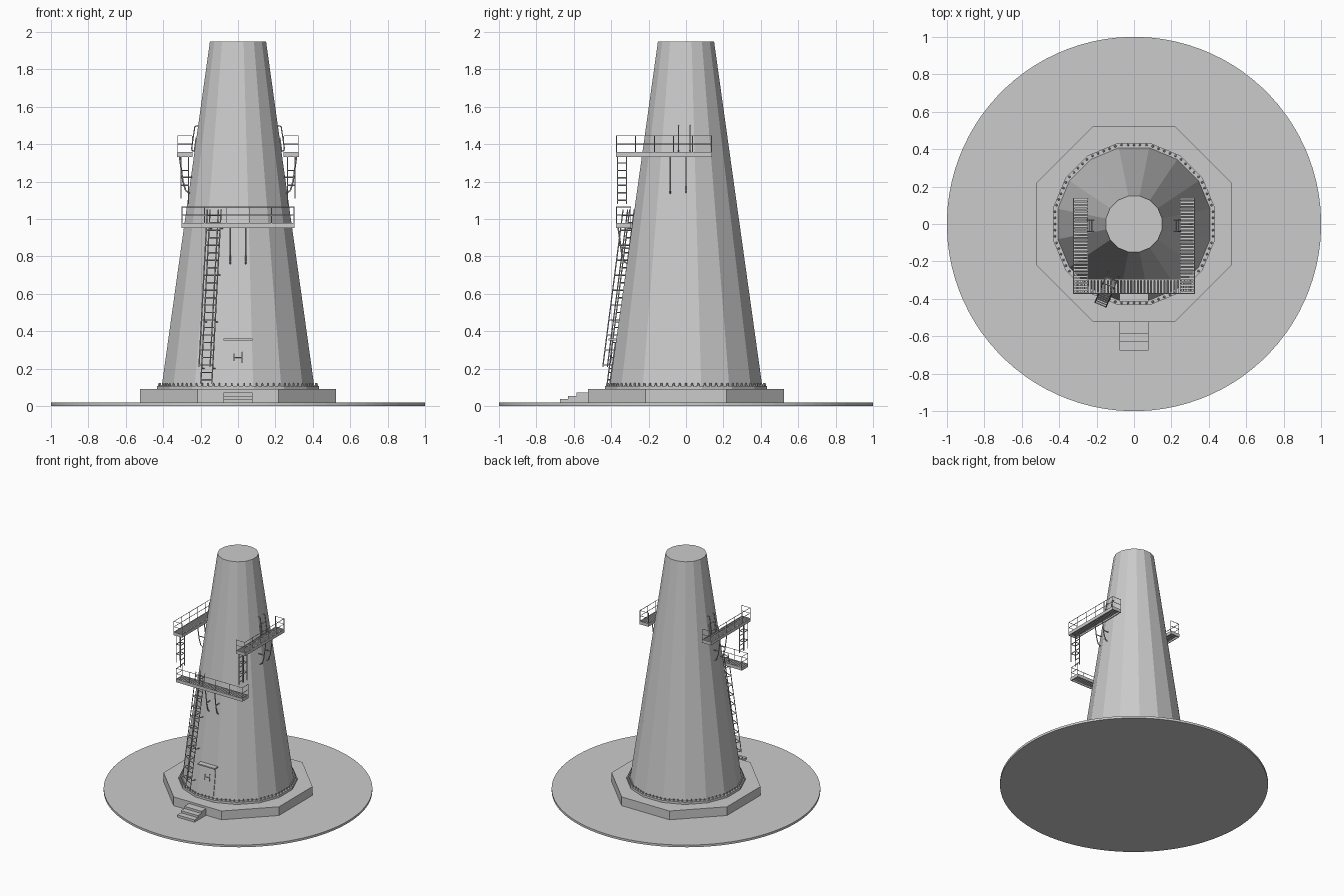
import bpy, bmesh, math
from mathutils import Vector, Matrix

if "Cube" in bpy.data.objects:
    bpy.data.objects.remove(bpy.data.objects["Cube"])

ROOT = Matrix.Identity(4)


def finish(name, bm):
    bmesh.ops.recalc_face_normals(bm, faces=bm.faces)
    me = bpy.data.meshes.new(name)
    bm.to_mesh(me)
    bm.free()
    ob = bpy.data.objects.new(name, me)
    bpy.context.collection.objects.link(ob)
    return ob


def prism(name, sides, a0, a1, z0, z1):
    """Prism or frustum given by apothems, with a flat side facing front."""
    k = 1 / math.cos(math.pi / sides)
    m = Matrix.Translation((0, 0, (z0 + z1) / 2)) @ Matrix.Rotation(math.pi / sides, 4, 'Z')
    bm = bmesh.new()
    bmesh.ops.create_cone(bm, cap_ends=True, segments=sides, radius1=a0 * k,
                          radius2=a1 * k, depth=z1 - z0, matrix=m)
    return finish(name, bm)


def boxes(name, items, m=ROOT):
    """One mesh of boxes, each (low corner, high corner)."""
    bm = bmesh.new()
    for lo, hi in items:
        lo, hi = Vector(lo), Vector(hi)
        bmesh.ops.create_cube(bm, size=1, matrix=m @ Matrix.Translation((lo + hi) / 2)
                              @ Matrix.Diagonal((*(hi - lo), 1)))
    return finish(name, bm)


def bars(name, segs, r=0.003, m=ROOT):
    """One mesh of thin round bars between point pairs."""
    bm = bmesh.new()
    for a, b in segs:
        a, b = m @ Vector(a), m @ Vector(b)
        d = b - a
        rot = d.to_track_quat('Z', 'Y').to_matrix().to_4x4()
        bmesh.ops.create_cone(bm, cap_ends=True, segments=6, radius1=r, radius2=r,
                              depth=d.length, matrix=Matrix.Translation((a + b) / 2) @ rot)
    return finish(name, bm)


def chain(pts):
    return list(zip(pts, pts[1:]))


def wall(z):
    """Distance of the tower's flat faces from the axis at height z."""
    return 0.41 - 0.26 * (z - 0.09) / 1.86


def facing(angle):
    """Local x = along the wall, y = outward, z = up; angle 0 is the front."""
    return Matrix.Rotation(angle + math.pi, 4, 'Z')


# Ground disc, plinth and tower
prism("ground_disc", 96, 1.0, 1.0, 0, 0.018)
prism("plinth", 8, 0.525, 0.525, 0.018, 0.09)
prism("base_flange", 16, 0.433, 0.433, 0.09, 0.108)
prism("tower", 16, 0.41, 0.15, 0.09, 1.95)

# Flange bolts, five per side
bm = bmesh.new()
for s in range(16):
    for i in range(5):
        p = facing(s * math.tau / 16) @ Vector(((i - 2) * 0.033, 0.422, 0.114))
        bmesh.ops.create_cone(bm, cap_ends=True, segments=6, radius1=0.007, radius2=0.004,
                              depth=0.018, matrix=Matrix.Translation(p))
finish("flange_bolts", bm)

# Entrance steps
boxes("entrance_steps", [((-0.078, -0.675 + 0.045 * i, 0.018), (0.078, -0.52, 0.037 + 0.018 * i))
                         for i in range(3)])

# Door lying on the sloping front face
tilt = math.atan(0.26 / 1.86)
door = facing(0) @ Matrix.Translation((0, wall(0.11), 0.11)) @ Matrix.Rotation(tilt, 4, 'X')
bm = bmesh.new()
outline = [(-0.063, 0), (0.063, 0), (0.063, 0.2), (0.058, 0.218), (0.045, 0.228),
           (-0.045, 0.228), (-0.058, 0.218), (-0.063, 0.2)]
f = bm.faces.new([bm.verts.new(door @ Vector((x, -0.004, z))) for x, z in outline])
ext = bmesh.ops.extrude_face_region(bm, geom=[f])
bmesh.ops.translate(bm, vec=door.to_3x3() @ Vector((0, 0.009, 0)),
                    verts=[v for v in ext["geom"] if isinstance(v, bmesh.types.BMVert)])
finish("door", bm)
boxes("door_hood", [((-0.078, -0.415, 0.35), (0.078, -0.365, 0.36))])
bars("door_handle", [((-0.022, 0.014, 0.12), (-0.022, 0.014, 0.18)),
                     ((0.022, 0.014, 0.13), (0.022, 0.014, 0.17)),
                     ((-0.022, 0.014, 0.15), (0.022, 0.014, 0.15))], 0.003, door)


def platform(name, m, u0, u1, v0, v1, z, uc):
    """Grated walkway with railing and two bent supports centred at uc."""
    n = round((u1 - u0) / 0.018)
    step = (u1 - u0) / n
    parts = [((u0 + i * step, v0, z + 0.013), (u0 + i * step + 0.012, v1, z + 0.022))
             for i in range(n)]
    for v in (v0, v1 - 0.006):
        parts.append(((u0, v, z), (u1, v + 0.006, z + 0.026)))
    for u in (u0, u1 - 0.006):
        parts.append(((u, v0, z), (u + 0.006, v1, z + 0.026)))
    boxes(name + "_deck", parts, m)
    rail = []
    a, b, c = u0 + 0.003, u1 - 0.003, v1 - 0.003
    for h in (0.068, 0.112):
        rail += chain([(a, v0, z + h), (a, c, z + h), (b, c, z + h), (b, v0, z + h)])
    posts = [(a + (b - a) * i / 5, c) for i in range(6)] + [(a, v0), (b, v0)]
    rail += [((u, v, z), (u, v, z + 0.112)) for u, v in posts]
    bars(name + "_railing", rail, 0.0022, m)
    sup = []
    for u in (uc - 0.042, uc + 0.042):
        sup += chain([(u, wall(z - 0.19) - 0.005, z - 0.195), (u, v1 - 0.045, z - 0.18),
                      (u, v1 - 0.03, z - 0.13), (u, v1 - 0.022, z - 0.07), (u, v1 - 0.012, z)])
        sup.append(((u, wall(z - 0.11) - 0.005, z - 0.11), (u, v1 - 0.027, z - 0.11)))
    bars(name + "_supports", sup, 0.004, m)


def caged_ladder(name, m, half, inner, outer, step):
    """Ladder between two (distance, height) points, with outer guard bars."""
    def at(line, u, z):
        (va, za), (vb, zb) = line
        return (u, va + (vb - va) * (z - za) / (zb - za), z)
    segs = []
    for line in (inner, outer):
        for u in (-half, half):
            segs.append((at(line, u, line[0][1]), at(line, u, line[1][1])))
    n = int((inner[1][1] - inner[0][1]) / step)
    for i in range(n):
        z = inner[0][1] + (i + 0.5) * step
        segs.append((at(inner, -half, z), at(inner, half, z)))
        if z > outer[0][1] and i % 2 == 0:
            segs.append((at(outer, -half, z), at(outer, half, z)))
            for u in (-half, half):
                segs.append((at(inner, u, z), at(outer, u, z)))
    bars(name, segs, 0.0035, m)


# Front walkway
platform("front_walkway", facing(0), -0.302, 0.302, 0.295, 0.375, 0.953, 0)

# Main ladder on the facet left of the front, with wall brackets
lm = facing(-math.tau / 16)
caged_ladder("main_ladder", lm, 0.032,
             ((wall(0.12) + 0.037, 0.12), (wall(1.05) + 0.037, 1.05)),
             ((wall(0.21) + 0.075, 0.21), (wall(1.05) + 0.075, 1.05)), 0.04)
bars("main_ladder_brackets", [((u, wall(z) - 0.005, z), (u, wall(z) + 0.037, z))
                              for u in (-0.032, 0.032) for z in (0.2, 0.45, 0.7, 0.95)],
     0.003, lm)

# Side walkways, upper ladders and wall hatches, mirrored left and right
for side, s in (("right", 1), ("left", -1)):
    m = facing(s * math.pi / 2)
    u0, u1 = sorted((0.375 * s, -0.14 * s))
    platform(side + "_walkway", m, u0, u1, 0.245, 0.325, 1.333, 0.042 * s)
    caged_ladder(side + "_upper_ladder", m @ Matrix.Translation((0.342 * s, 0, 0)), 0.024,
                 ((0.265, 1.08), (0.265, 1.345)), ((0.305, 1.11), (0.305, 1.345)), 0.04)
    hold = []
    for u in (-0.022 * s, 0.04 * s):
        hold += chain([(u, wall(1.5) - 0.004, 1.5), (u, wall(1.5) + 0.018, 1.495),
                       (u, wall(1.37) + 0.018, 1.37), (u, wall(1.36) - 0.004, 1.36)])
    bars(side + "_wall_handholds", hold, 0.003, m)
    hm = m @ Matrix.Translation((0.009 * s, wall(1.36), 1.36)) @ Matrix.Rotation(tilt, 4, 'X')
    boxes(side + "_wall_hatch", [((-0.03, -0.005, 0), (0.03, 0.005, 0.075))], hm)
